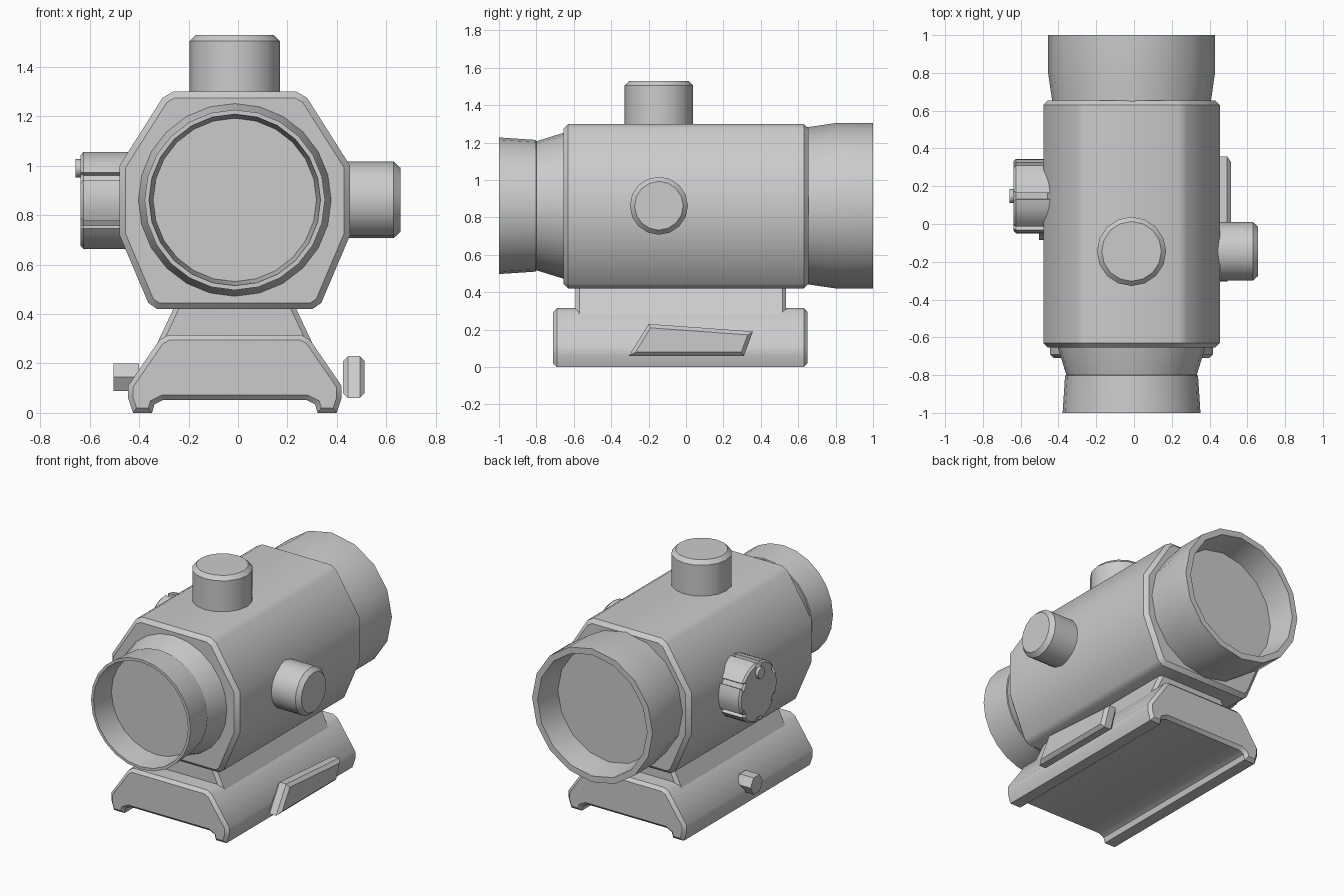
import bpy, bmesh, math
from mathutils import Vector

if "Cube" in bpy.data.objects:
    bpy.data.objects.remove(bpy.data.objects["Cube"])

CX, CZ = -0.013, 0.862        # optical axis position

grey = bpy.data.materials.new("plain_grey")
grey.diffuse_color = (0.6, 0.6, 0.6, 1)
grey.use_nodes = True
grey.node_tree.nodes["Principled BSDF"].inputs["Base Color"].default_value = grey.diffuse_color


def finish(name, bm):
    bmesh.ops.recalc_face_normals(bm, faces=bm.faces)
    me = bpy.data.meshes.new(name)
    bm.to_mesh(me)
    bm.free()
    me.materials.append(grey)
    ob = bpy.data.objects.new(name, me)
    bpy.context.collection.objects.link(ob)
    bpy.ops.object.select_all(action='DESELECT')
    ob.select_set(True)
    bpy.context.view_layer.objects.active = ob
    bpy.ops.object.shade_smooth_by_angle(angle=math.radians(38))
    return ob


def prism(name, pts, axis, a, b, bevel=0.0):
    """Extrude a 2D profile, (x, z) along y or (y, z) along x, with chamfered ends."""
    bm = bmesh.new()
    place = (lambda p, t: (p[0], t, p[1])) if axis == 'y' else (lambda p, t: (t, p[0], p[1]))
    loops = [[bm.verts.new(place(p, t)) for p in pts] for t in (a, b)]
    n = len(pts)
    caps = [bm.faces.new(l) for l in loops]
    for i in range(n):
        j = (i + 1) % n
        bm.faces.new((loops[0][i], loops[0][j], loops[1][j], loops[1][i]))
    bmesh.ops.recalc_face_normals(bm, faces=bm.faces)
    if bevel:
        edges = list({e for f in caps for e in f.edges})
        bmesh.ops.bevel(bm, geom=edges, offset=bevel, segments=1, profile=0.5, affect='EDGES')
    return finish(name, bm)


def lathe(name, profile, segs, centre, axis, turn=0.0):
    """Revolve (radius, distance) points around an axis and close both ends."""
    bm = bmesh.new()
    q = Vector((0, 0, 1)).rotation_difference(Vector(axis))
    loops = []
    for r, d in profile:
        ring = []
        for i in range(segs):
            t = math.tau * (i + turn) / segs
            ring.append(bm.verts.new(q @ Vector((r * math.cos(t), r * math.sin(t), d)) + Vector(centre)))
        loops.append(ring)
    for l0, l1 in zip(loops, loops[1:]):
        for i in range(segs):
            j = (i + 1) % segs
            bm.faces.new((l0[i], l0[j], l1[j], l1[i]))
    bm.faces.new(loops[0])
    bm.faces.new(loops[-1])
    return finish(name, bm)


def mirrored(half):
    """Full profile from its right half, listed from top to bottom."""
    return [(CX + x, z) for x, z in half] + [(CX - x, z) for x, z in reversed(half)]


# Main housing and mount
prism("housing", mirrored([(.25, 1.30), (.293, 1.275), (.467, 1.0), (.467, .72),
                           (.35, .445), (.314, .42)]), 'y', -.655, .655, .025)
prism("mount_neck", mirrored([(.235, .45), (.315, .28)]), 'y', -.59, .535, .02)
prism("rail_base", mirrored([(.27, .315), (.305, .295), (.432, .11), (.432, .06), (.412, 0),
                             (.335, 0), (.325, .035), (.29, .052)]), 'y', -.71, .65, .02)

# Eyepiece at the front, objective at the back, each with a recessed lens
lathe("eyepiece", [(.395, -.63), (.39, -.655), (.345, -.80), (.352, -.802), (.365, -1),
                   (.347, -1), (.33, -.83), (.33, -.80)], 24, (CX, 0, CZ), (0, 1, 0))
lathe("eyepiece_lens", [(.331, -.81), (.331, -.835)], 24, (CX, 0, CZ), (0, 1, 0))
lathe("objective", [(.42, .62), (.42, .65), (.442, .80), (.442, 1), (.402, 1),
                    (.375, .82), (.375, .79)], 16, (CX, 0, CZ), (0, 1, 0))
lathe("objective_lens", [(.376, .80), (.376, .825)], 16, (CX, 0, CZ), (0, 1, 0))

# Adjustment turrets
lathe("top_turret", [(.183, 1.25), (.183, 1.505), (.158, 1.53)], 16, (CX, -.145, 0), (0, 0, 1))
lathe("side_turret", [(.155, .40), (.155, .63), (.13, .657)], 16, (0, -.145, CZ), (1, 0, 0))

# Brightness knob with six grip grooves
KY, KR = .148, .197
knob = []
for k in range(6):
    base = 30 + 60 * k
    for off, r in ((-5, KR), (-5, KR - .02), (5, KR - .02), (5, KR), (18, KR), (30, KR), (42, KR)):
        t = math.radians(base + off)
        knob.append((KY + r * math.cos(t), .86 + r * math.sin(t)))
prism("brightness_knob", knob, 'x', -.638, -.42, .012)
lathe("knob_button", [(.037, -.63), (.037, -.658)], 12, (0, KY, .99), (1, 0, 0))

# Clamp lever on the right, hex nut on the left
prism("clamp_lever", [(-.305, .06), (-.20, .23), (.358, .19), (.31, .06)], 'x', .425, .513, .02)
lathe("clamp_nut", [(.064, -.40), (.064, -.503)], 6, (0, -.022, .145), (1, 0, 0), turn=.5)
